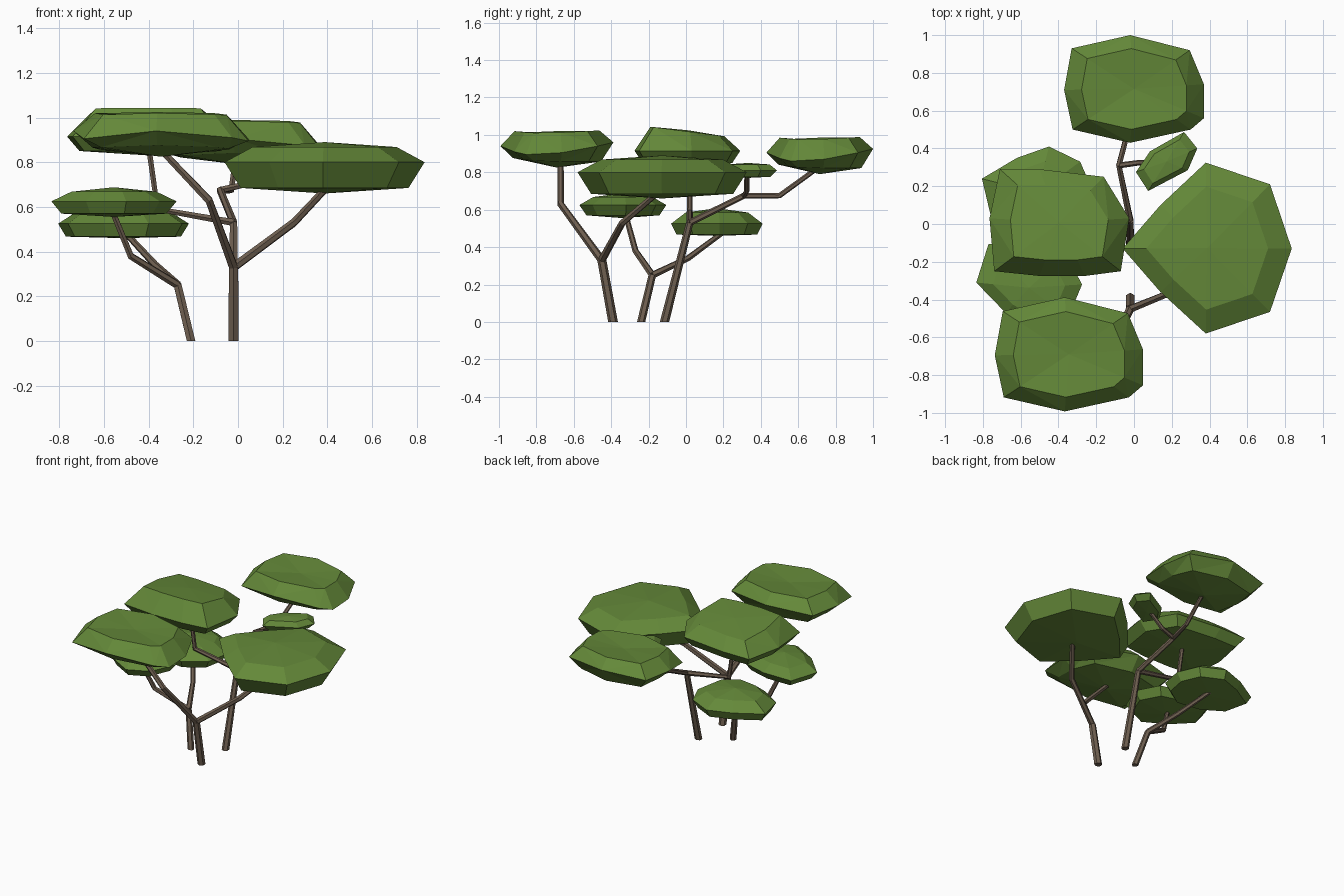
import bpy, bmesh
from mathutils import Vector

if "Cube" in bpy.data.objects:
    bpy.data.objects.remove(bpy.data.objects["Cube"])


def material(name, rgb):
    m = bpy.data.materials.new(name)
    m.diffuse_color = (*rgb, 1)
    m.use_nodes = True
    m.node_tree.nodes["Principled BSDF"].inputs["Base Color"].default_value = m.diffuse_color
    return m


LEAF = material("leaf green", (0.128, 0.25, 0.041))
BARK = material("bark brown", (0.158, 0.115, 0.081))


def finish(name, bm, mat):
    bmesh.ops.recalc_face_normals(bm, faces=bm.faces[:])
    me = bpy.data.meshes.new(name)
    bm.to_mesh(me)
    bm.free()
    me.materials.append(mat)
    ob = bpy.data.objects.new(name, me)
    bpy.context.collection.objects.link(ob)
    return ob


def loft(bm, rings):
    """Skin consecutive vertex rings with quads."""
    for a, b in zip(rings, rings[1:]):
        n = len(a)
        for i in range(n):
            bm.faces.new((a[i], a[(i + 1) % n], b[(i + 1) % n], b[i]))


def branch(name, pts, r0, r1, sides=6):
    """Tapered six-sided limb with mitred bends."""
    pts = [Vector(p) for p in pts]
    bm = bmesh.new()
    rings = []
    last = len(pts) - 1
    for k, p in enumerate(pts):
        d = Vector()
        if k > 0:
            d += (p - pts[k - 1]).normalized()
        if k < last:
            d += (pts[k + 1] - p).normalized()
        if k == 0 and p.z == 0:
            d = Vector((0, 0, 1))      # flat on the ground
        q = Vector((0, 0, 1)).rotation_difference(d.normalized())
        r = r0 + (r1 - r0) * k / last
        c = bmesh.ops.create_circle(bm, segments=sides, radius=r)["verts"]
        for v in c:
            v.co = p + q @ v.co
        rings.append(c)
    loft(bm, rings)
    bm.faces.new(rings[0])
    bm.faces.new(rings[-1])
    finish(name, bm, BARK)


def canopy(name, outline, z_bottom, z_low, z_rim, z_high, z_top, low=0.82, high=0.72,
           tilt_low=0, tilt_high=0, shift=(0, 0, 0), size=1):
    """Flat faceted leaf pad: rim outline (x, y, optional rise) with smaller
    rings above and below, which may tilt along y."""
    outline = [(*p, 0)[:3] for p in outline]
    xs, ys, _ = zip(*outline)
    cx, cy = (min(xs) + max(xs)) / 2, (min(ys) + max(ys)) / 2
    bm = bmesh.new()
    s = Vector(shift) + Vector((cx, cy, 0))

    def ring(k, z, rise, tilt):
        return [bm.verts.new(s + Vector(((x - cx) * k * size, (y - cy) * k * size,
                                         z + rise * dz + tilt * (y - cy))))
                for x, y, dz in outline]
    rings = [ring(low, z_low, 0.2, tilt_low), ring(1, z_rim, 1, 0),
             ring(high, z_high, 0.2, tilt_high)]
    loft(bm, rings)
    for r, z in ((rings[0], z_bottom), (rings[-1], z_top)):
        tip = bm.verts.new(s + Vector((0, 0, z)))
        for i in range(len(r)):
            bm.faces.new((r[i], r[(i + 1) % len(r)], tip))
    bmesh.ops.recalc_face_normals(bm, faces=bm.faces[:])
    bmesh.ops.triangulate(bm, faces=bm.faces[:])
    finish(name, bm, LEAF)


# Left trunk with two low limbs
fork1 = (-0.27, -0.18, 0.25)
branch("left_trunk", [(-0.21, -0.24, 0), fork1], 0.022, 0.020)
branch("left_front_limb", [fork1, (-0.48, -0.27, 0.38), (-0.57, -0.33, 0.60)], 0.019, 0.014)
branch("left_back_limb", [fork1, (-0.37, 0.01, 0.34), (-0.50, 0.20, 0.48)], 0.019, 0.014)

# Front trunk with two limbs
fork2 = (-0.02, -0.45, 0.33)
branch("front_trunk", [(-0.02, -0.39, 0), fork2], 0.026, 0.024)
branch("front_right_limb", [fork2, (0.25, -0.34, 0.53), (0.41, -0.14, 0.70)], 0.021, 0.016)
branch("front_left_limb", [fork2, (-0.13, -0.67, 0.63), (-0.34, -0.67, 0.85)], 0.022, 0.016)

# Middle trunk with limbs to the back, left and small pads
fork3 = (-0.02, 0.02, 0.53)
knee = (-0.08, 0.31, 0.675)
branch("middle_trunk", [(-0.02, -0.115, 0), fork3], 0.025, 0.019)
branch("back_limb", [fork3, knee, (-0.03, 0.50, 0.675), (-0.01, 0.70, 0.82)], 0.018, 0.013)
branch("small_limb", [knee, (0.03, 0.325, 0.70), (0.15, 0.325, 0.80)], 0.016, 0.013)
branch("middle_left_limb", [fork3, (-0.36, 0.02, 0.59), (-0.40, 0.02, 0.87)], 0.018, 0.014)

# Back pad, repeated slightly larger at the front left
pad = [(-0.37, 0.71), (-0.325, 0.50, -0.035), (-0.02, 0.43), (0.30, 0.50, -0.03),
       (0.37, 0.56, -0.045), (0.37, 0.74, -0.035), (0.295, 0.92), (-0.02, 1.0, 0.02),
       (-0.33, 0.93)]
for name, shift, size in (("back_canopy", (0, 0, 0), 1),
                          ("front_left_canopy", (-0.345, -1.405, 0.035), 1.06)):
    canopy(name, pad, 0.79, 0.83, 0.905, 0.985, 0.968, 0.78, 0.75, -0.04, 0, shift, size)

# Middle left pad
canopy("middle_left_canopy",
       [(-0.765, 0.03), (-0.74, -0.25), (-0.50, -0.275), (-0.26, -0.275), (-0.07, -0.25),
        (-0.025, 0.03), (-0.16, 0.25), (-0.50, 0.29), (-0.71, 0.29)],
       0.83, 0.85, 0.915, 1.018, 1.025, 0.85, 0.7, 0, -0.09)

# Large right pad
canopy("right_canopy",
       [(-0.06, -0.13), (0.14, -0.36), (0.38, -0.58), (0.72, -0.465),
        (0.835, -0.13), (0.72, 0.21), (0.38, 0.325), (0.14, 0.10)],
       0.66, 0.685, 0.80, 0.868, 0.89, 0.84, 0.72)

# Small pad
canopy("small_canopy",
       [(0.01, 0.275), (0.075, 0.175), (0.285, 0.285), (0.335, 0.40), (0.265, 0.487), (0.085, 0.385)],
       0.77, 0.776, 0.81, 0.842, 0.85, 0.78, 0.74)

# Two low left pads
canopy("low_front_canopy",
       [(-0.835, -0.31), (-0.68, -0.47), (-0.50, -0.57), (-0.35, -0.50),
        (-0.275, -0.32), (-0.36, -0.16), (-0.55, -0.105), (-0.77, -0.105)],
       0.555, 0.57, 0.625, 0.668, 0.688, 0.84, 0.68)
canopy("low_back_canopy",
       [(-0.805, 0.24), (-0.76, 0.05), (-0.60, -0.05), (-0.40, -0.08),
        (-0.25, 0.02), (-0.22, 0.18), (-0.285, 0.33), (-0.45, 0.41), (-0.62, 0.35)],
       0.46, 0.467, 0.525, 0.585, 0.608, 0.88, 0.68)
